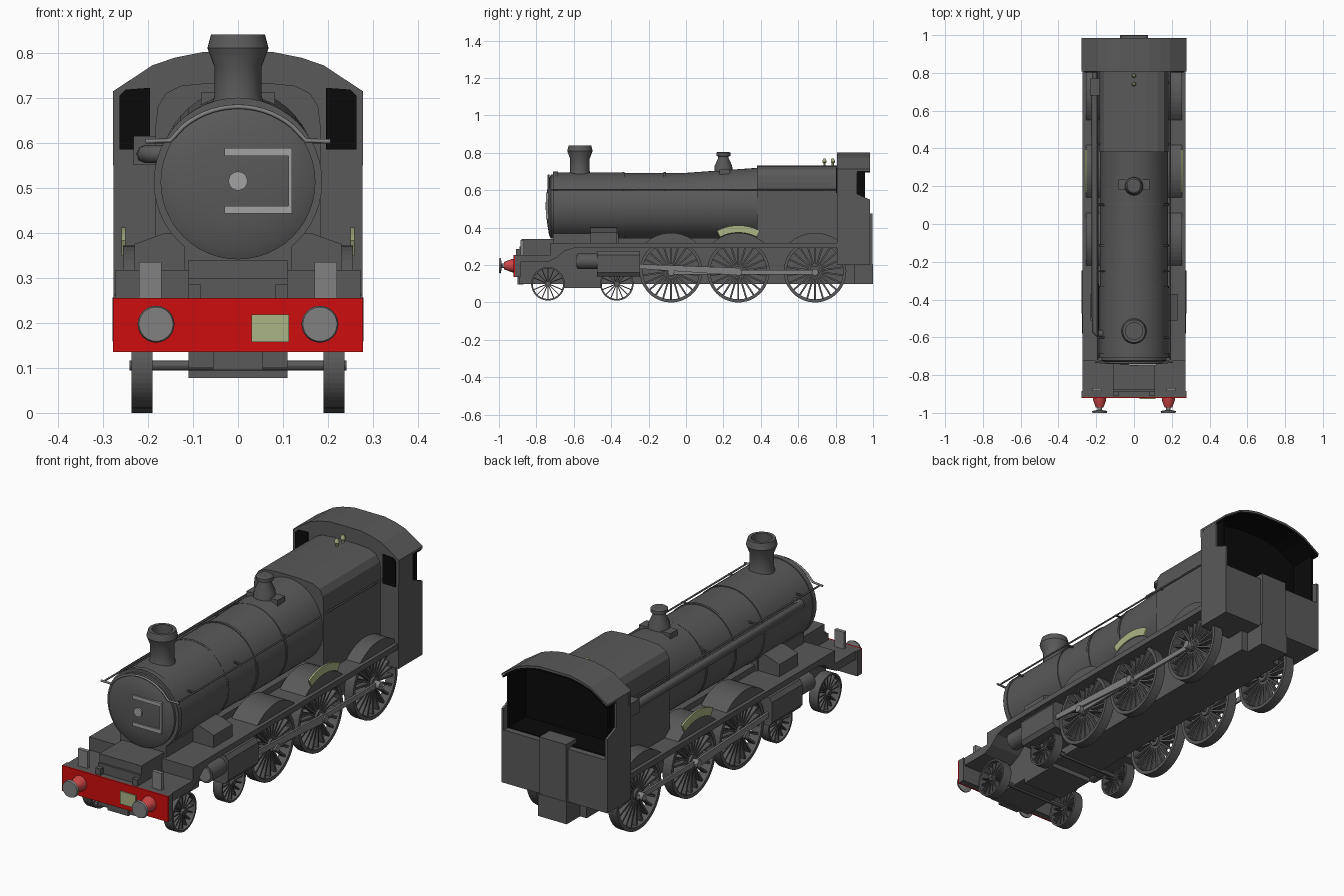
import bpy, bmesh
from math import sin, cos, pi, radians
from mathutils import Vector, Matrix

if "Cube" in bpy.data.objects:
    bpy.data.objects.remove(bpy.data.objects["Cube"])


def material(name, r, g, b):
    m = bpy.data.materials.new(name)
    m.use_nodes = True
    m.diffuse_color = (r, g, b, 1)
    m.node_tree.nodes["Principled BSDF"].inputs["Base Color"].default_value = (r, g, b, 1)
    return m


GREY = material("dark grey", .1, .1, .1)
STEEL = material("steel grey", .22, .22, .22)
PALE = material("pale grey", .36, .36, .36)
RED = material("beam red", .62, .004, .004)
BUFFER = material("buffer red", .6, .06, .06)
BRASS = material("pale brass", .4, .46, .23)
BLACK = material("black", .003, .003, .003)


def finish(name, bm, mat, smooth=False):
    bmesh.ops.remove_doubles(bm, verts=bm.verts, dist=1e-5)
    bmesh.ops.recalc_face_normals(bm, faces=bm.faces)
    me = bpy.data.meshes.new(name)
    bm.to_mesh(me)
    bm.free()
    me.materials.append(mat)
    ob = bpy.data.objects.new(name, me)
    bpy.context.collection.objects.link(ob)
    if smooth:
        bpy.ops.object.select_all(action='DESELECT')
        ob.select_set(True)
        bpy.context.view_layer.objects.active = ob
        bpy.ops.object.shade_smooth_by_angle(angle=radians(30))
    return ob


def place(axis, t, a, b):
    """Point at t along the axis, with a and b in the plane across it."""
    return Vector({'x': (t, a, b), 'y': (a, t, b), 'z': (a, b, t)}[axis])


def prism(name, pts, axis, t0, t1, mat=GREY):
    bm = bmesh.new()
    f = bm.faces.new([bm.verts.new(place(axis, t0, a, b)) for a, b in pts])
    ext = bmesh.ops.extrude_face_region(bm, geom=[f])
    moved = [v for v in ext["geom"] if isinstance(v, bmesh.types.BMVert)]
    bmesh.ops.translate(bm, verts=moved, vec=place(axis, t1 - t0, 0, 0))
    return finish(name, bm, mat)


def box(name, x, y, z, mat=GREY):
    (x0, x1), (y0, y1) = x, y
    return prism(name, [(x0, y0), (x1, y0), (x1, y1), (x0, y1)], 'z', z[0], z[1], mat)


def add_lathe(bm, prof, axis, centre, closed=False, seg=36):
    rings = [[bm.verts.new(place(axis, t, centre[0] + r * cos(2 * pi * i / seg),
                                 centre[1] + r * sin(2 * pi * i / seg)))
              for i in range(seg)] for r, t in prof]
    for k in range(len(rings) if closed else len(rings) - 1):
        p, q = rings[k], rings[(k + 1) % len(rings)]
        for i in range(seg):
            j = (i + 1) % seg
            bm.faces.new((p[i], p[j], q[j], q[i]))


def lathe(name, prof, axis, centre, mat=GREY, seg=36):
    bm = bmesh.new()
    add_lathe(bm, prof, axis, centre, seg=seg)
    return finish(name, bm, mat, True)


def rod(name, r, axis, t0, t1, centre, mat=GREY, seg=24):
    return lathe(name, [(0, t0), (r, t0), (r, t1), (0, t1)], axis, centre, mat, seg)


def tube(name, pts, r, mat=GREY):
    cu = bpy.data.curves.new(name, 'CURVE')
    cu.dimensions = '3D'
    cu.bevel_depth, cu.bevel_resolution, cu.use_fill_caps = r, 2, True
    sp = cu.splines.new('POLY')
    sp.points.add(len(pts) - 1)
    for p, co in zip(sp.points, pts):
        p.co = (*co, 1)
    cu.materials.append(mat)
    bpy.context.collection.objects.link(bpy.data.objects.new(name, cu))


def arc(cy, cz, r, a0, a1, n=14):
    return [(cy + r * sin(radians(a0 + (a1 - a0) * i / n)),
             cz + r * cos(radians(a0 + (a1 - a0) * i / n))) for i in range(n + 1)]


def wheel(name, s, y, z, r, spokes):
    bm = bmesh.new()
    rim = r * .9
    add_lathe(bm, [(rim, s * .19), (r, s * .19), (r, s * .237), (rim, s * .237)],
              'x', (y, z), True, 48)
    add_lathe(bm, [(0, s * .19), (r * .17, s * .19), (r * .17, s * .237), (0, s * .237)],
              'x', (y, z), seg=20)
    for i in range(spokes):
        m = (Matrix.Translation((s * .213, y, z)) @ Matrix.Rotation(2 * pi * i / spokes, 4, 'X')
             @ Matrix.Translation((0, 0, r * .53)) @ Matrix.Diagonal((.026, r * .055, r * .8, 1)))
        bmesh.ops.create_cube(bm, size=1, matrix=m)
    finish(name, bm, GREY)


# Boiler, with its upper side rising towards the firebox
CZ = .513
boiler = lathe("boiler", [(0, -.71), (.187, -.71), (.187, -.685), (.183, -.685), (.183, -.34),
                          (.18, -.34), (.18, 0), (.18, .2), (.18, .385), (0, .385)],
               'y', (0, CZ), seg=48)
for v in boiler.data.vertices:
    if v.co.y > 0 and v.co.z > CZ:
        v.co.z += (v.co.z - CZ) / .18 * .027 * v.co.y / .385
for y in (-.34, -.12, .1):
    lift = .004 if y > 0 else 0
    lathe("boiler_band", [(.17, y), (.184, y), (.184, y + .012), (.17, y + .012)], 'y',
          (0, CZ + lift), seg=48)
lathe("smokebox_door", [(.172, -.7), (.172, -.722), (.15, -.733), (.09, -.742), (0, -.745)],
      'y', (0, CZ), seg=48)
rod("door_dart", .021, 'y', -.752, -.74, (0, .515), PALE)
for z in (.443, .571):
    box("door_strap", (-.03, .12), (-.748, -.735), (z, z + .017), PALE)
box("door_strap_post", (.112, .12), (-.748, -.73), (.443, .588), PALE)

# Firebox with rounded shoulders
side = [(.183, .31), (.183, .64), (.178, .68), (.16, .71), (.125, .727), (.06, .733)]
prism("firebox", side + [(-x, z) for x, z in reversed(side)], 'y', .38, .81)

# Chimney, safety valve and whistles
lathe("chimney", [(.06, .68), (.052, .705), (.052, .768), (.068, .81), (.06, .84), (.045, .84),
                  (.045, .79), (0, .79)], 'z', (0, -.567))
lathe("safety_valve", [(.05, .68), (.047, .73), (.028, .772), (.028, .78), (.038, .784),
                       (.038, .8), (.03, .805), (0, .805)], 'z', (0, .2), seg=24)
box("valve_side_feeds", (-.082, .082), (.18, .235), (.66, .712))
for y in (.74, .785):
    lathe("whistle", [(.006, .725), (.006, .745), (.011, .75), (.011, .758), (.005, .77), (0, .77)],
          'z', (0, y), BRASS, 12)

# Running board, frames and front platform
prism("running_board", [(-.915, .215), (-.74, .215), (-.69, .24), (-.65, .275), (-.6, .29),
                        (.81, .29), (.81, .317), (-.725, .317), (-.725, .255), (-.915, .255)],
      'x', -.272, .272)
box("main_frame", (-.11, .11), (-.89, .9), (.1, .3))
box("bogie_frame", (-.11, .11), (-.65, -.45), (.078, .12))
box("front_coupling_block", (-.055, .055), (-.9, -.87), (.095, .14))
box("front_box", (-.11, .11), (-.88, -.7), (.25, .34))
box("smokebox_saddle", (-.12, .12), (-.71, -.36), (.3, .37))
box("ash_pan", (-.11, .11), (-.36, .4), (.3, .345))

# Buffer beam
box("buffer_beam", (-.278, .278), (-.915, -.885), (.135, .255))
box("beam_face", (-.278, .278), (-.922, -.914), (.135, .255), RED)
box("number_plate", (.03, .113), (-.927, -.92), (.157, .218), BRASS)

# Cab
roof = [(.278, .71), (.19, .768), (.14, .785), (.08, .797)]
roof += [(-x, z) for x, z in reversed(roof)]
prism("cab_front", [(.275, .2)] + roof + [(-.275, .2)], 'y', .807, .825)
prism("cab_front_lining", [(.262, .4)] + [(x * .96, z - .006) for x, z in roof] + [(-.262, .4)],
      'y', .824, .83, BLACK)
for nm, drop, mat, y0 in (("cab_roof", 0, GREY, .807), ("roof_lining", .009, BLACK, .826)):
    prism(nm, [(x * (1 - drop * 2), z + .004 - drop) for x, z in roof]
          + [(x * (1 - drop * 2), z - .006 - drop) for x, z in reversed(roof)], 'y', y0, .985, mat)
box("cab_floor", (-.27, .27), (.82, .985), (.2, .45))
box("cab_floor_lining", (-.262, .262), (.825, .955), (.449, .455), BLACK)
box("rear_step", (-.07, .07), (.92, .998), (.2, .475))
box("rear_drag_block", (-.075, .075), (.85, 1), (.1, .205))

for s in (1, -1):
    # Cab side and spectacle window
    prism("cab_side", [(.807, .2), (.985, .2), (.985, .55), (.96, .56), (.915, .58), (.915, .712),
                       (.807, .712)], 'x', s * .266, s * .277)
    box("cab_side_lining", (s * .258, s * .267), (.825, .957), (.45, .712), BLACK)
    prism("cab_front_window", [(s * .195, .585), (s * .263, .585), (s * .263, .705),
                               (s * .25, .718), (s * .195, .722)], 'y', .802, .81, BLACK)

    # Buffers, lamp irons and small platform blocks
    lathe("buffer_housing", [(0, -.915), (.036, -.915), (.034, -.935), (.02, -.972), (0, -.972)],
          'y', (s * .182, .197), BUFFER, 24)
    lathe("buffer_head", [(0, -.965), (.012, -.965), (.012, -.985), (.041, -.99), (.038, -1),
                          (0, -1)], 'y', (s * .182, .197), STEEL, 24)
    box("lamp_iron", (s * .17, s * .22), (-.885, -.867), (.25, .335), STEEL)
    box("platform_block", (s * .083, s * .11), (-.91, -.865), (.25, .285))

    # Cylinders and steam pipe cover
    prism("cylinder_block", [(s * .11, .14), (s * .265, .14), (s * .279, .16), (s * .279, .255),
                             (s * .265, .275), (s * .11, .275)], 'y', -.475, -.245)
    rod("cylinder_cover", .042, 'y', -.58, -.47, (s * .232, .22))
    rod("cylinder_cover_face", .034, 'y', -.586, -.579, (s * .232, .22), STEEL)
    prism("steam_pipe_cover", [(s * .1, .3), (s * .23, .3), (s * .23, .375), (s * .16, .4),
                               (s * .1, .4)], 'y', -.51, -.37)

    # Wheels, splashers and name plates
    for y in (-.738, -.37):
        wheel("bogie_wheel", s, y, .1, .09, 16)
    for y in (-.08, .28, .69):
        wheel("driving_wheel", s, y, .167, .167, 22)
        prism("splasher", arc(y, .167, .205, -46, 46), 'x', s * .12, s * .255)
        rod("crank_pin", .018, 'x', s * .23, s * .268, (y, .162), STEEL, 16)
    prism("name_plate", arc(.28, .167, .245, -28, 28) + arc(.28, .167, .207, 28, -28),
          'x', s * .25, s * .259, BRASS)

    # Rods
    prism("coupling_rod", [(-.1, .15), (.71, .15), (.71, .174), (-.1, .174)], 'x',
          s * .24, s * .25, STEEL)
    prism("connecting_rod", [(-.245, .18), (.28, .145), (.3, .165), (.28, .185), (-.245, .205)],
          'x', s * .252, s * .262, STEEL)

    # Side handrail
    tube("side_handrail", [(s * .192, -.72, .603), (s * .192, .81, .603)], .004)
    for y in (-.6, -.25, .1, .42, .75):
        rod("rail_stanchion", .005, 'x', s * .15, s * .195, (y, .603), GREY, 8)

for y, z in ((-.738, .105), (-.37, .105), (-.08, .167), (.28, .167), (.69, .167)):
    rod("axle", .011, 'x', -.241, .241, (y, z), GREY, 12)

# Handrail curving over the smokebox front
over = [(x, -.735, z) for x, z in arc(0, .49, .19, -40, 40)]
tube("front_handrail", [(-.205, -.73, .603), (-.15, -.735, .605)] + over
     + [(.15, -.735, .605), (.205, -.73, .603)], .005, STEEL)

# Ejector pipe along one side
tube("ejector_pipe", [(-.14, -.58, .575), (-.19, -.58, .575), (-.205, -.565, .575),
                      (-.207, .72, .575)], .02)
box("ejector_box", (-.232, -.17), (.68, .77), (.55, .615))
tube("ejector_tail", [(-.207, .75, .575), (-.207, .81, .575)], .012)
